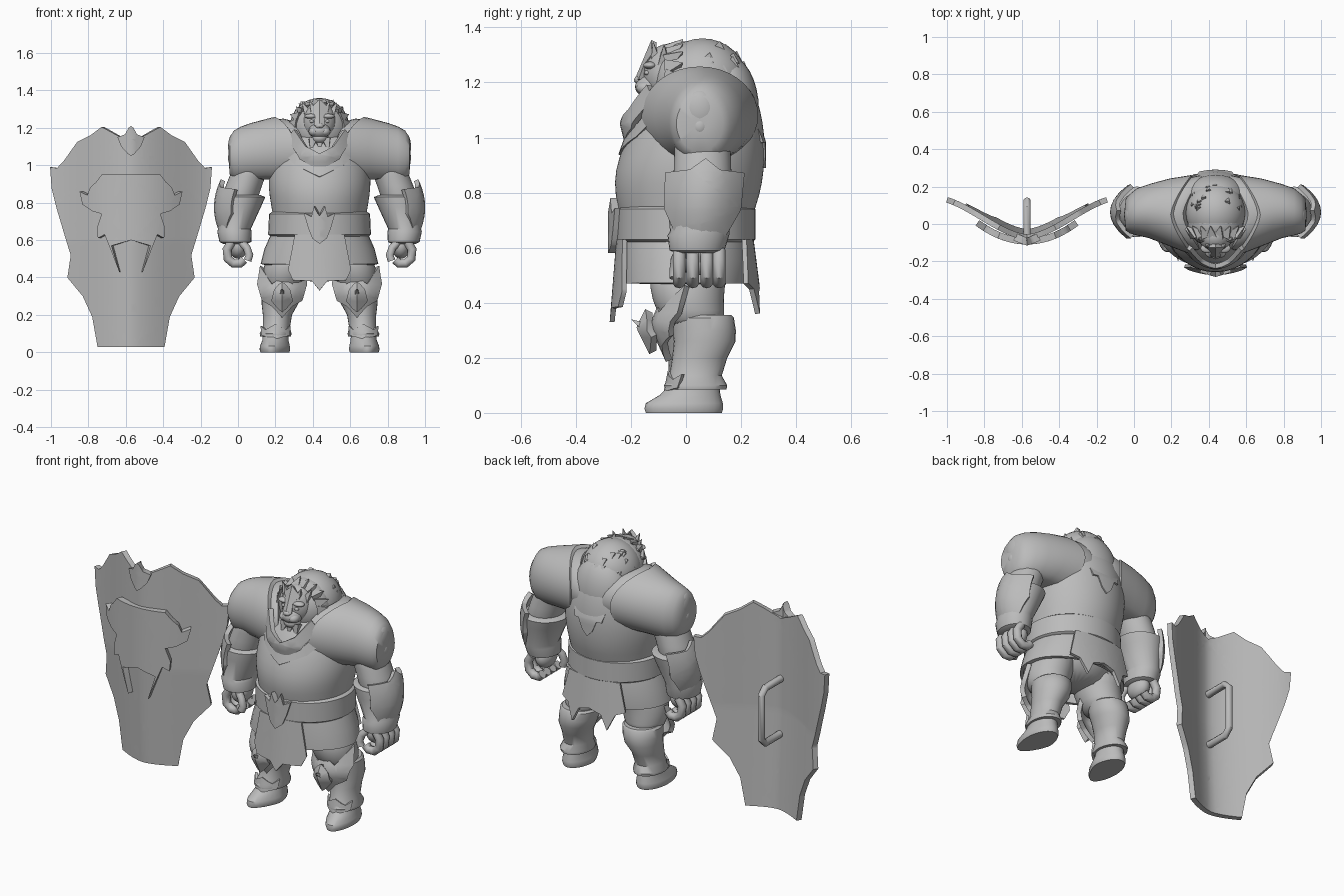
import bpy, bmesh, math, random
from math import sin, cos, pi
from mathutils import Vector

random.seed(4)
CX, SX = 0.436, -0.572          # centre lines of the figure and the shield

old = bpy.data.objects.get("Cube")
if old:
    bpy.data.objects.remove(old, do_unlink=True)

grey = bpy.data.materials.new("plain grey")
grey.use_nodes = True
grey.diffuse_color = (0.5, 0.5, 0.5, 1)
grey.node_tree.nodes["Principled BSDF"].inputs["Base Color"].default_value = (0.5, 0.5, 0.5, 1)


def finish(name, bm, x=CX, pair=False, thick=0, smooth=0):
    """Turn a bmesh into a shaded object, mirrored to both sides if paired."""
    bmesh.ops.recalc_face_normals(bm, faces=bm.faces)
    me = bpy.data.meshes.new(name)
    bm.to_mesh(me)
    bm.free()
    me.materials.append(grey)
    ob = bpy.data.objects.new(name, me)
    ob.location.x = x
    bpy.context.collection.objects.link(ob)
    if thick:
        mod = ob.modifiers.new("thickness", 'SOLIDIFY')
        mod.thickness, mod.offset = thick, 0
    if smooth:
        mod = ob.modifiers.new("smooth", 'SUBSURF')
        mod.levels = mod.render_levels = smooth
    if pair:
        ob.modifiers.new("mirror", 'MIRROR').use_mirror_merge = False
    bpy.ops.object.select_all(action='DESELECT')
    ob.select_set(True)
    bpy.context.view_layer.objects.active = ob
    bpy.ops.object.convert(target='MESH')
    bpy.ops.object.shade_smooth_by_angle(angle=math.radians(40))


def skin(bm, loops, caps=True):
    """Join closed loops of points into a surface."""
    rows = [[bm.verts.new(p) for p in loop] for loop in loops]
    n = len(rows[0])
    for a, b in zip(rows, rows[1:]):
        for i in range(n):
            bm.faces.new((a[i], a[(i + 1) % n], b[(i + 1) % n], b[i]))
    if caps:
        bm.faces.new(rows[0])
        bm.faces.new(rows[-1])


def loft(name, rings, axis='Z', n=28, warp=None, caps=True, **kw):
    """Rings of (position along axis, centre u, centre v, radius u, radius v)."""
    loops = []
    for t, cu, cv, ru, rv in rings:
        loop = []
        for i in range(n):
            a = 2 * pi * i / n
            u, v = cu + ru * cos(a), cv + rv * sin(a)
            p = Vector((u, v, t)) if axis == 'Z' else Vector((t, u, v))
            loop.append(warp(p) if warp else p)
        loops.append(loop)
    bm = bmesh.new()
    skin(bm, loops, caps)
    finish(name, bm, **kw)


def plate(name, half, place, thick=0.02, step=0.03, **kw):
    """Half outline reflected across u = 0, gridded, then placed in space."""
    outline = half + [(-u, v) for u, v in reversed(half) if u > 0]
    bm = bmesh.new()
    bm.faces.new([bm.verts.new((u, 0, v)) for u, v in outline]).normal_update()
    bmesh.ops.triangulate(bm, faces=bm.faces)
    for k in (0, 2):
        lo, hi = min(v.co[k] for v in bm.verts), max(v.co[k] for v in bm.verts)
        no = Vector((1, 0, 0)) if k == 0 else Vector((0, 0, 1))
        for i in range(math.ceil(lo / step), math.ceil(hi / step)):
            bmesh.ops.bisect_plane(bm, geom=bm.verts[:] + bm.edges[:] + bm.faces[:], dist=1e-5,
                                   plane_co=no * i * step, plane_no=no)
    bmesh.ops.remove_doubles(bm, verts=bm.verts, dist=1e-4)
    for v in bm.verts:
        v.co = place(v.co.x, v.co.z)
    finish(name, bm, thick=thick, **kw)


def tubes(name, paths, radius, ref, n=10, **kw):
    """Round bars along paths lying across the ref direction."""
    bm = bmesh.new()
    ref = Vector(ref)
    for path in paths:
        pts = [Vector(p) for p in path]
        loops = []
        for i, p in enumerate(pts):
            d = (pts[min(i + 1, len(pts) - 1)] - pts[max(i - 1, 0)]).normalized()
            side = d.cross(ref).normalized()
            loops.append([p + radius * (cos(2 * pi * k / n) * side + sin(2 * pi * k / n) * ref)
                          for k in range(n)])
        skin(bm, loops)
    finish(name, bm, **kw)


def balls(name, items, **kw):
    """Ellipsoids given as (centre, radii)."""
    bm = bmesh.new()
    for c, r in items:
        made = bmesh.ops.create_uvsphere(bm, u_segments=28, v_segments=16, radius=1)
        for v in made["verts"]:
            v.co = Vector(c) + v.co * Vector(r)
    finish(name, bm, **kw)


def spikes(name, items, **kw):
    """Four-sided points given as (base, tip, width)."""
    bm = bmesh.new()
    for base, tip, w in items:
        b, t = Vector(base), Vector(tip)
        s = (t - b).orthogonal().normalized()
        o = s.cross(t - b).normalized()
        ring = [bm.verts.new(b + d * w) for d in (s, o, -s, -o)]
        top = bm.verts.new(t)
        for i in range(4):
            bm.faces.new((ring[i], ring[(i + 1) % 4], top))
        bm.faces.new(ring)
    finish(name, bm, **kw)


# Torso and neck armour
loft("torso", [(.58, 0, 0, .24, .22), (.7, 0, 0, .245, .235), (.79, 0, .005, .26, .265),
               (.88, 0, .012, .275, .272), (.97, 0, .03, .272, .258), (1.06, 0, .045, .25, .235),
               (1.14, 0, .07, .215, .19), (1.2, 0, .08, .17, .15), (1.25, 0, .08, .1, .1)], n=40, smooth=1)
plate("chest_collar", [(0, 1.06), (.07, 1.1), (.13, 1.19), (.165, 1.14), (.1, 1.035), (0, .975)],
      lambda u, v: (u, -.228 + 3.5 * u * u + .25 * abs(v - 1.05), v), .025)
plate("chest_trim", [(0, 1.0), (.11, 1.05), (.18, 1.14), (.22, 1.1), (.13, 1.0), (0, .935)],
      lambda u, v: (u, -.238 + 2.4 * u * u + .35 * (v - .93), v), .02)

# Belt and buckle
loft("belt", [(.62, 0, 0, .262, .24), (.63, 0, 0, .275, .252), (.74, 0, 0, .27, .252),
              (.75, 0, 0, .255, .24)], n=40)
plate("belt_buckle", [(0, .73), (.025, .78), (.04, .725), (.08, .745), (.055, .66), (.035, .61), (0, .58)],
      lambda u, v: (u, -.268 + .3 * abs(u), v), .03)

# Skirt and hanging panels
loft("side_skirt", [(.63, 0, 0, .25, .225), (.55, 0, 0, .285, .23), (.47, 0, -.005, .305, .225)],
     n=40, caps=False, thick=.02)
plate("front_panel", [(0, .63), (.13, .63), (.165, .44), (.14, .385), (.04, .38), (0, .33)],
      lambda u, v: (u, -.245 + 1.3 * u * u - .08 * (.62 - v), v), .018)
plate("back_panel", [(0, .63), (.16, .63), (.2, .47), (.15, .45), (.11, .36), (.07, .44), (0, .46)],
      lambda u, v: (u, .238 - u * u + .13 * (.62 - v), v), .018)

# Legs
loft("hips", [(.42, 0, .01, .12, .1), (.5, 0, .01, .23, .17), (.62, 0, 0, .24, .2)], smooth=1)
loft("thigh", [(.55, .14, .02, .13, .15), (.45, .175, 0, .13, .135), (.37, .19, .015, .115, .125),
               (.3, .2, .04, .09, .1)], pair=True, smooth=1)
loft("greave", [(.085, .235, .035, .082, .112), (.1, .235, .035, .085, .115), (.135, .23, .035, .072, .095),
                (.2, .225, .05, .078, .1), (.26, .212, .068, .098, .112), (.3, .205, .065, .104, .116),
                (.345, .2, .06, .106, .114), (.355, .2, .06, .095, .105)], pair=True)
plate("ankle_guard", [(0, .15), (.05, .12), (.075, .14), (.07, .09), (0, .07)],
      lambda u, v: (.235 + u, -.075 + 9 * u * u + .2 * (v - .07), v), .015, pair=True)
plate("knee_guard", [(0, .4), (.05, .36), (.11, .46), (.125, .36), (.1, .28), (.05, .25), (0, .19)],
      lambda u, v: (.2 + u, -.12 + 5 * u * u + .45 * abs(v - .32), v), .025, pair=True)
plate("knee_diamond", [(0, .37), (.035, .33), (.05, .28), (0, .22)],
      lambda u, v: (.2 + u, -.165 + .7 * abs(u) + .5 * abs(v - .31), v), .03, pair=True)
spikes("knee_point", [((.2, -.13, .3), (.2, -.2, .34), .03)], pair=True)


def toe(p):
    """Narrow the toe and turn it slightly outward."""
    k = max(0, -p.y) / .15
    p.x = .238 + (p.x - .238) * (1 - .25 * k) + .02 * k
    return p


loft("boot", [(0, .238, -.008, .078, .138), (.015, .238, -.008, .083, .143), (.035, .238, -.006, .08, .14),
              (.065, .236, .015, .07, .11), (.11, .235, .035, .066, .085)], warp=toe, pair=True)

# Shoulder armour


def bow(p):
    """Sweep the inner front and back edges inward and flatten the underside."""
    fade = min(1, max(0, 1 - (p.x - .26) / .15))
    p.x -= .11 * fade * (abs(p.y - .05) / .21) ** 1.5
    p.z = max(p.z, .925)
    return p


loft("shoulder_plate", [(.21, .05, 1.08, .18, .15), (.24, .05, 1.08, .212, .178), (.26, .052, 1.08, .206, .174),
                        (.31, .065, 1.075, .178, .166), (.37, .07, 1.065, .145, .16),
                        (.42, .065, 1.055, .126, .152), (.458, .055, 1.05, .105, .135),
                        (.48, .05, 1.05, .085, .1), (.486, .05, 1.05, .03, .03)],
     axis='X', n=36, warp=bow, pair=True)
loft("shoulder_band", [(.16, .06, 1.09, .16, .13), (.175, .06, 1.09, .195, .155), (.195, .06, 1.09, .2, .16),
                       (.25, .06, 1.09, .185, .15)], axis='X', n=36, warp=bow, pair=True)
balls("shoulder_relief", [((.455, .05, 1.1), (.034, .065, .075)), ((.46, .05, 1.04), (.03, .035, .04))],
      pair=True)

# Arms and hands
loft("upper_arm", [(1.08, .33, .06, .1, .11), (.93, .39, .06, .095, .1), (.85, .42, .06, .1, .11),
                   (.76, .44, .06, .09, .1)], pair=True, smooth=1)
loft("gauntlet", [(.58, .45, .04, .065, .075), (.59, .45, .04, .085, .1), (.645, .455, .045, .092, .112),
                  (.66, .455, .05, .088, .108), (.78, .43, .06, .118, .13), (.83, .42, .065, .13, .135),
                  (.84, .42, .065, .105, .115)], pair=True)
plate("elbow_guard", [(0, .92), (.05, .88), (.135, .87), (.13, .74), (.09, .66), (.05, .6), (0, .62)],
      lambda u, v: (.5 + 1.7 * (v - .6) * (.95 - v) - 5 * u * u, .07 + u + .06 * (v - .9), v), .025, pair=True)
balls("palm", [((.435, .04, .565), (.05, .075, .065))], pair=True)
tubes("fingers", [[(.47, y, .59), (.495, y, .55), (.49, y, .5), (.46, y, .475), (.425, y, .475), (.405, y, .495)]
                  for y in (-.025, .025, .075, .12)], .024, (0, 1, 0), pair=True)
tubes("thumb", [[(.42, -.02, .59), (.39, -.035, .56), (.375, -.04, .52), (.385, -.04, .49)]],
      .021, (0, 1, 0), pair=True)

# Head and mane
balls("mane", [((0, .06, 1.2), (.16, .165, .16)), ((0, .15, 1.1), (.165, .115, .2)),
               ((0, .0, 1.2), (.15, .125, .15))])
plate("mane_back", [(0, 1.22), (.11, 1.22), (.14, 1.1), (.1, 1.04), (.085, .98), (.055, .98), (.03, .92), (0, .89)],
      lambda u, v: (u, .278 - .6 * max(0, v - .98) ** 1.2 - 1.3 * u * u, v), .025)
balls("face", [((0, -.065, 1.23), (.09, .09, .11)), ((0, -.12, 1.185), (.058, .065, .045)),
               ((0, -.11, 1.145), (.048, .06, .035)), ((0, -.17, 1.21), (.022, .018, .016))])
balls("cheeks_and_brows", [((.028, -.145, 1.18), (.03, .035, .026)), ((.045, -.13, 1.262), (.035, .025, .014)),
                           ((.04, -.14, 1.235), (.014, .012, .009))], pair=True)
plate("nose_ridge", [(0, 1.35), (.045, 1.3), (.02, 1.26), (.025, 1.21), (0, 1.2)],
      lambda u, v: (u, -.18 + .5 * abs(u) + .42 * (v - 1.2), v), .02)
spikes("brow_tufts", [((.03, -.11, 1.28), (.055, -.12, 1.35), .025), ((.06, -.08, 1.27), (.095, -.08, 1.34), .03)],
       pair=True)
spikes("beard", [((x, -.13, 1.14), (x * 1.4, -.155, 1.07), .032) for x in (-.035, 0, .035)])
ruff = []
for i in range(18):                                      # fur around the face
    a = -.35 * pi + 1.7 * pi * i / 17
    ruff.append(((.115 * cos(a), -.055, 1.2 + .115 * sin(a)),
                 (.178 * cos(a), -.01, 1.2 + .16 * sin(a)), .04))
for i in range(30):                                      # fur over the crown
    a, h = random.uniform(0, pi), random.uniform(1.2, 1.34)
    r = math.sqrt(1 - ((h - 1.2) / .16) ** 2)
    ruff.append(((.14 * r * cos(a), .06 + .15 * r * sin(a), h + .01),
                 (.152 * r * cos(a), .09 + .15 * r * sin(a), h - .02), .018))
spikes("mane_tufts", ruff)

# Shield


def sweep(u, v):
    """Shield wings curve back and flatten out; the foot leans back."""
    s = abs(u) / .43
    y = -.07 + .1 * s * s * (3 - 2 * s) + .1 * s ** 1.35 + .05 * max(0, .6 - v)
    return u, y, v


plate("shield_body", [(0, 1.13), (.06, 1.155), (.15, 1.205), (.21, 1.16), (.28, 1.125), (.355, 1.02),
                      (.39, .985), (.428, .99), (.42, .88), (.395, .78), (.345, .615), (.315, .52), (.333, .4),
                      (.25, .3), (.2, .19), (.172, .03), (0, .03)], sweep, .03, x=SX)
plate("shield_emblem", [(0, .95), (.15, .95), (.18, .91), (.21, .88), (.225, .84), (.265, .86), (.25, .79),
                        (.2, .755), (.15, .74), (.175, .665), (.17, .61), (.135, .63), (.06, .43), (.1, .57),
                        (0, .6)], lambda u, v: (u, -.092 + 1.4 * u * u, v), .035, x=SX)
plate("shield_crest", [(0, 1.21), (.025, 1.165), (.065, 1.15), (.045, 1.1), (0, 1.05)],
      lambda u, v: (u, -.095 + .4 * abs(u), v), .04, .02, x=SX)
tubes("shield_handle", [[(0, -.06, .78), (0, .09, .78), (0, .122, .75), (0, .122, .49), (0, .09, .46),
                         (0, -.06, .46)]], .02, (1, 0, 0), x=SX)
